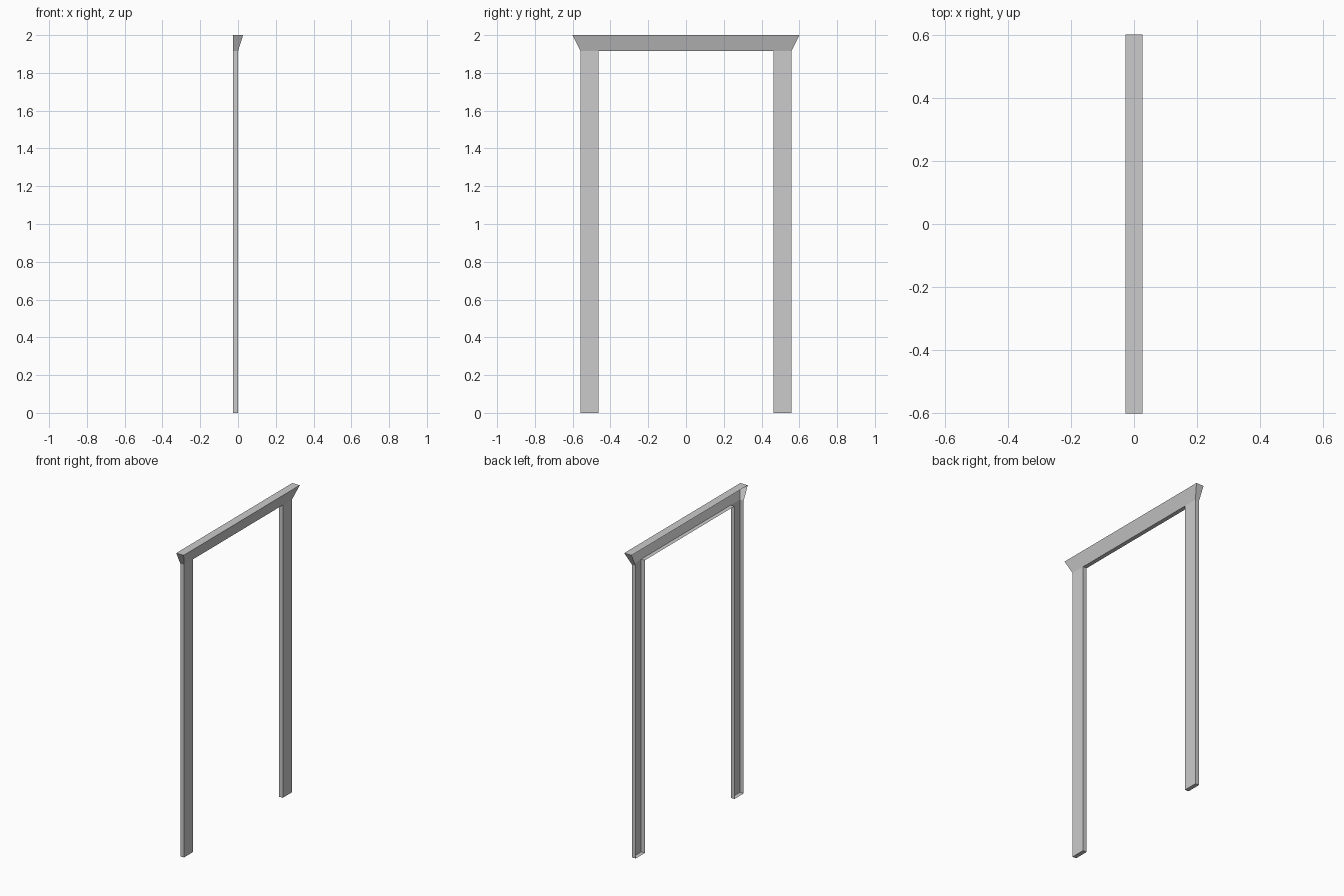
import bpy, bmesh

if "Cube" in bpy.data.objects:
    bpy.data.objects.remove(bpy.data.objects["Cube"])

BACK, FACE, LIP = -0.027, 0.0, 0.027    # depth of open back, post face, flared top edge
Y_IN, Y_OUT, Y_TOP = 0.463, 0.558, 0.6
Z_HEAD, Z_TOP = 1.915, 2.0

# Outline of the right half (y, z, front x), mirrored to make the full casing
half = [(Y_IN, Z_HEAD, FACE), (Y_IN, 0, FACE), (Y_OUT, 0, FACE),
        (Y_OUT, Z_HEAD, FACE), (Y_TOP, Z_TOP, LIP)]
outline = half + [(-y, z, x) for y, z, x in reversed(half)]

bm = bmesh.new()
front = [bm.verts.new((x, y, z)) for y, z, x in outline]
back = [bm.verts.new((BACK, y, z)) for y, z, x in outline]

# Returns: outer sides, feet, reveals, header top and soffit (back stays open)
n = len(outline)
for i in range(n):
    j = (i + 1) % n
    bm.faces.new((front[i], back[i], back[j], front[j]))

# Front faces: two posts and the outward-leaning header
bm.faces.new(front[0:4])
bm.faces.new(front[6:10])
bm.faces.new((front[0], front[3], front[4], front[5], front[6], front[9]))

bmesh.ops.recalc_face_normals(bm, faces=bm.faces)
# Make sure the front faces point to +x
bm.faces.ensure_lookup_table()
if bm.faces[n].normal.x < 0:
    bmesh.ops.reverse_faces(bm, faces=bm.faces)

mesh = bpy.data.meshes.new("door_casing")
bm.to_mesh(mesh)
bm.free()
bpy.context.collection.objects.link(bpy.data.objects.new("door_casing", mesh))
